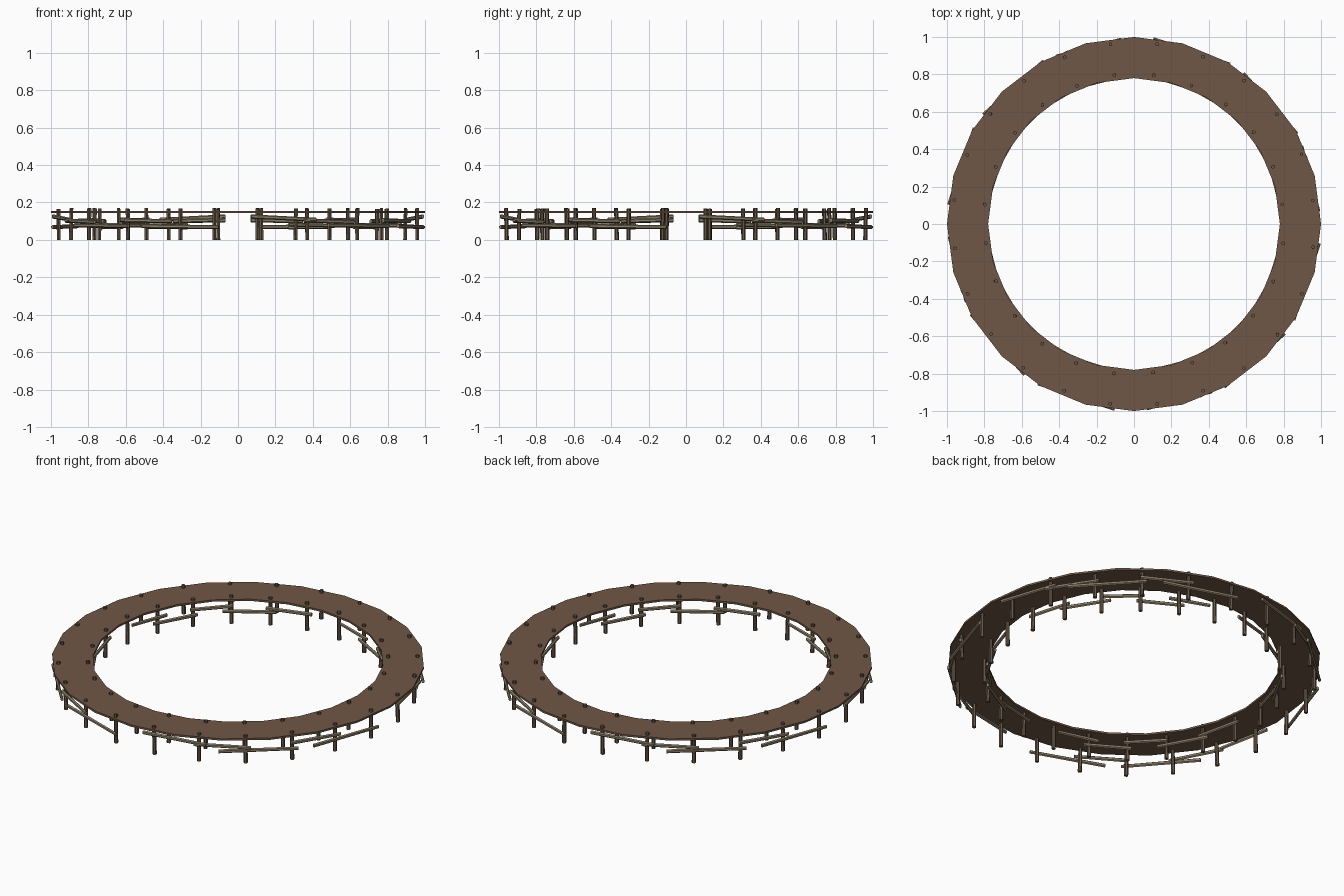
import bpy, bmesh, math, random
from mathutils import Vector, Matrix

if "Cube" in bpy.data.objects:
    bpy.data.objects.remove(bpy.data.objects["Cube"])

random.seed(4)


def material(name, rgb):
    m = bpy.data.materials.new(name)
    m.diffuse_color = (*rgb, 1)
    m.use_nodes = True
    m.node_tree.nodes["Principled BSDF"].inputs["Base Color"].default_value = m.diffuse_color
    return m


DECK = material("deck brown", (0.16, 0.095, 0.062))
POST = material("post bark", (0.135, 0.095, 0.065))
RAIL = material("weathered rail", (0.27, 0.215, 0.14))


def polar(r, deg, z):
    a = math.radians(deg)
    return Vector((r * math.cos(a), r * math.sin(a), z))


def finish(bm, name, mat):
    bmesh.ops.recalc_face_normals(bm, faces=bm.faces)
    me = bpy.data.meshes.new(name)
    bm.to_mesh(me)
    bm.free()
    me.materials.append(mat)
    ob = bpy.data.objects.new(name, me)
    bpy.context.collection.objects.link(ob)
    return ob


def pole(bm, a, b, r, sides, flat=1.0):
    """Straight pole from a to b with a round-ish section."""
    d = b - a
    z = d.normalized()
    x = z.cross(Vector((0, 0, 1)))
    x = x.normalized() if x.length > 0.3 else Vector((1, 0, 0))
    y = z.cross(x).normalized()
    x = y.cross(z)
    rot = Matrix((x, y, z)).transposed().to_4x4()
    mat = Matrix.Translation((a + b) / 2) @ rot @ Matrix.Diagonal((flat, 1, 1, 1))
    bmesh.ops.create_cone(bm, cap_ends=True, segments=sides, radius1=r,
                          radius2=r * 0.9, depth=d.length, matrix=mat)


# Rails in one quarter: start angle, end angle, start z, end z
OUTER = [(4, 25, .125, .108), (21, 39, .104, .095), (29, 54, .078, .074),
         (52, 69, .105, .100), (59, 84, .074, .068)]
INNER = [(5, 24, .105, .100), (20, 41, .082, .077), (37, 54, .108, .104),
         (51, 70, .070, .067), (64, 81, .100, .106)]

for q in range(4):
    base = q * 90

    # Deck quarter: six flat segments
    bm = bmesh.new()
    rings = []
    for i in range(7):
        t = base + i * 15
        rings.append([bm.verts.new(polar(r, t, z)) for r, z in
                      ((0.78, .143), (1, .143), (1, .154), (0.78, .154))])
    for a, b in zip(rings, rings[1:]):
        for k in range(4):
            n = (k + 1) % 4
            bm.faces.new((a[k], a[n], b[n], b[k]))
    bm.faces.new(rings[0])
    bm.faces.new(rings[-1])
    finish(bm, f"deck_quarter_{q + 1}", DECK)

    # Posts poking through the deck, one inside and one outside per segment
    bm = bmesh.new()
    for i in range(6):
        t = base + 7.5 + i * 15
        for r in (0.967, 0.803):
            top = 0.168 + random.uniform(-.003, .003)
            lean = Vector((random.uniform(-.004, .004), random.uniform(-.004, .004), 0))
            pole(bm, polar(r, t, 0), polar(r, t, top) + lean, 0.0115, 6)
    finish(bm, f"posts_{q + 1}", POST)

    # Cross rails tied to the outer and inner faces of the posts
    bm = bmesh.new()
    for rails, radius in ((OUTER, 0.974), (INNER, 0.781)):
        for s, e, z1, z2 in rails:
            mid = base + (s + e) / 2
            half = radius * math.tan(math.radians((e - s) / 2))
            c = polar(radius, mid, 0)
            tan = polar(1, mid + 90, 0)
            pole(bm, c - tan * half + Vector((0, 0, z1)),
                 c + tan * half + Vector((0, 0, z2)), 0.0115, 6, 0.75)
    finish(bm, f"cross_rails_{q + 1}", RAIL)
